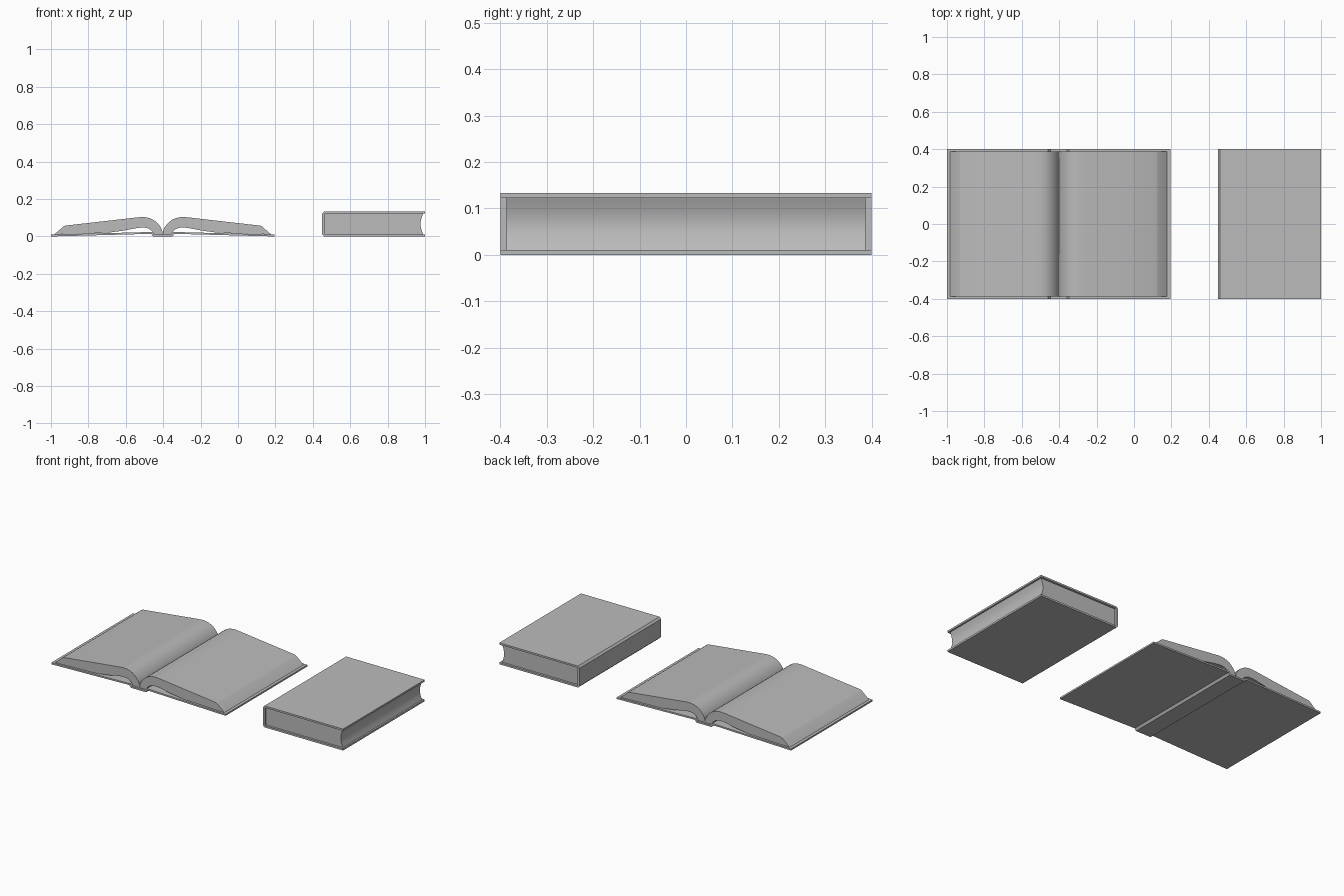
import bpy
import bmesh
import math

cube = bpy.data.objects.get("Cube")
if cube:
    bpy.data.objects.remove(cube, do_unlink=True)

# One plain grey for everything
GREY = (0.5, 0.5, 0.5, 1.0)
grey = bpy.data.materials.new("plain grey")
grey.use_nodes = True
grey.diffuse_color = GREY
grey.node_tree.nodes["Principled BSDF"].inputs["Base Color"].default_value = GREY


def extrude_profile(name, points, half_depth, x=0.0, mirrored=False):
    """Extrude an x-z outline along y; optionally mirror it about its own x = 0."""
    bm = bmesh.new()
    front = [bm.verts.new((px, -half_depth, pz)) for px, pz in points]
    back = [bm.verts.new((px, half_depth, pz)) for px, pz in points]
    bm.faces.new(front)
    bm.faces.new(back[::-1])
    count = len(points)
    for i in range(count):
        j = (i + 1) % count
        # Leave the mirror plane open so the halves join cleanly
        if mirrored and points[i][0] == 0 and points[j][0] == 0:
            continue
        bm.faces.new((front[j], front[i], back[i], back[j]))
    bmesh.ops.recalc_face_normals(bm, faces=bm.faces)
    mesh = bpy.data.meshes.new(name)
    bm.to_mesh(mesh)
    bm.free()
    mesh.materials.append(grey)
    obj = bpy.data.objects.new(name, mesh)
    obj.location.x = x
    bpy.context.collection.objects.link(obj)
    if mirrored:
        obj.modifiers.new("Mirror", 'MIRROR').merge_threshold = 0.0005
    return obj


def smooth(obj):
    bpy.ops.object.select_all(action='DESELECT')
    obj.select_set(True)
    bpy.context.view_layer.objects.active = obj
    bpy.ops.object.shade_smooth_by_angle(angle=math.radians(32))


# Open book: boards sloping up to a lowered spine strip
SPINE_X = -0.4025
cover = [(0, 0), (0.052, 0), (0.062, 0.014), (0.5975, 0),
         (0.5975, 0.01), (0.056, 0.024), (0.044, 0.01), (0, 0.01)]
extrude_profile("open_book_cover", cover, 0.40, SPINE_X, mirrored=True)

# Open book: fanned page blocks, upper curve outwards then arched underside back
upper = [(0, 0.014), (0.004, 0.036), (0.011, 0.05), (0.022, 0.065), (0.036, 0.079),
         (0.052, 0.090), (0.07, 0.098), (0.09, 0.1025), (0.11, 0.104), (0.135, 0.102),
         (0.17, 0.098), (0.3, 0.083), (0.52, 0.058), (0.532, 0.052), (0.58, 0.0105)]
under = [(0.3, 0.019), (0.21, 0.031), (0.15, 0.043), (0.12, 0.047), (0.095, 0.047),
         (0.075, 0.042), (0.06, 0.032), (0.05, 0.02), (0.046, 0.009), (0, 0.009)]
smooth(extrude_profile("open_book_pages", upper + under, 0.388, SPINE_X, mirrored=True))

# Closed book: cover wrapping round a chamfered spine
TOP, THICK, LEFT, RIGHT = 0.133, 0.011, 0.45, 1.0
BEVEL = 0.011
case = [(RIGHT, 0), (LEFT + BEVEL, 0), (LEFT, BEVEL), (LEFT, TOP - BEVEL),
        (LEFT + BEVEL, TOP), (RIGHT, TOP), (RIGHT, TOP - THICK),
        (LEFT + 0.014, TOP - THICK), (LEFT + 0.014, THICK), (RIGHT, THICK)]
extrude_profile("closed_book_cover", case, 0.40)

# Closed book: page block with a hollow fore edge
STEPS = 10
block = [(LEFT + 0.013, TOP - THICK), (LEFT + 0.013, THICK)]
for i in range(STEPS + 1):
    t = i / STEPS
    block.append((0.99 - 0.014 * math.sin(math.pi * t),
                  THICK + t * (TOP - 2 * THICK)))
smooth(extrude_profile("closed_book_pages", block, 0.387))
